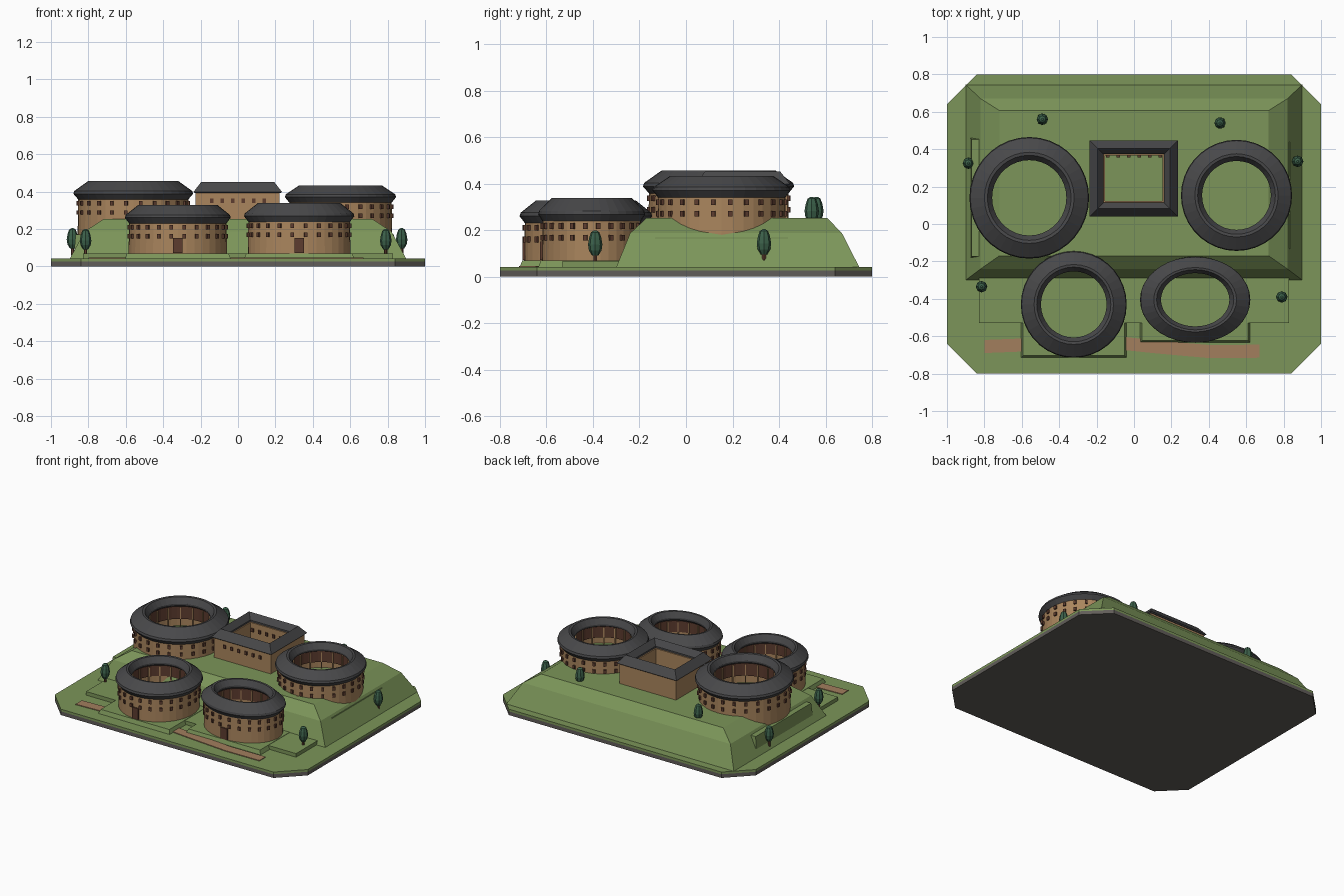
import bpy, bmesh
from math import sin, cos, pi, atan2
from mathutils import Matrix, Vector

cube = bpy.data.objects.get("Cube")
if cube:
    bpy.data.objects.remove(cube, do_unlink=True)


def material(name, r, g, b):
    m = bpy.data.materials.new(name)
    m.use_nodes = True
    m.diffuse_color = (r, g, b, 1)
    bsdf = next(n for n in m.node_tree.nodes if n.type == 'BSDF_PRINCIPLED')
    bsdf.inputs["Base Color"].default_value = (r, g, b, 1)
    bsdf.inputs["Roughness"].default_value = 0.9
    return m


GRASS = material("grass", 0.2, 0.3, 0.1)
STONE = material("dark stone", 0.12, 0.11, 0.1)
EARTH = material("rammed earth", 0.4, 0.235, 0.11)
TILE = material("roof tile", 0.065, 0.065, 0.068)
WOOD = material("dark wood", 0.11, 0.045, 0.028)
PATH = material("path dirt", 0.36, 0.21, 0.11)
LEAF = material("tree leaf", 0.045, 0.12, 0.07)


def finish(name, bm, mat):
    bmesh.ops.recalc_face_normals(bm, faces=bm.faces)
    mesh = bpy.data.meshes.new(name)
    bm.to_mesh(mesh)
    bm.free()
    mesh.materials.append(mat)
    obj = bpy.data.objects.new(name, mesh)
    bpy.context.collection.objects.link(obj)
    return obj


def loft(name, rings, mat, closed=False):
    """Bridge point rings; either cap both ends or join last to first."""
    bm = bmesh.new()
    loops = [[bm.verts.new(p) for p in ring] for ring in rings]
    n = len(loops[0])
    pairs = list(zip(loops, loops[1:]))
    if closed:
        pairs.append((loops[-1], loops[0]))
    else:
        bm.faces.new(loops[0])
        bm.faces.new(loops[-1])
    for a, b in pairs:
        for i in range(n):
            j = (i + 1) % n
            bm.faces.new((a[i], a[j], b[j], b[i]))
    return finish(name, bm, mat)


def rect(x0, x1, y0, y1, z):
    return [(x0, y0, z), (x1, y0, z), (x1, y1, z), (x0, y1, z)]


def octagon(z, c=0.16):
    x, y = 1.0, 0.8
    return [(x - c, -y, z), (x, c - y, z), (x, y - c, z), (x - c, y, z),
            (c - x, y, z), (-x, y - c, z), (-x, c - y, z), (c - x, -y, z)]


def oval(cx, cy, rx, ry, z, n=36):
    return [(cx + rx * cos(2 * pi * i / n), cy + ry * sin(2 * pi * i / n), z)
            for i in range(n)]


def boxes(name, places, size, mat):
    """One mesh of equal boxes; places hold (x, y, z, turn)."""
    bm = bmesh.new()
    for x, y, z, turn in places:
        m = (Matrix.Translation((x, y, z)) @ Matrix.Rotation(turn, 4, 'Z')
             @ Matrix.Diagonal(Vector((*size, 1))))
        bmesh.ops.create_cube(bm, size=1, matrix=m)
    return finish(name, bm, mat)


def around(cx, cy, rx, ry, z, count, shift=0.5):
    out = []
    for k in range(count):
        a = 2 * pi * (k + shift) / count
        out.append((cx + rx * cos(a), cy + ry * sin(a), z,
                    atan2(sin(a) / ry, cos(a) / rx)))
    return out


# Ground slab, lawn, stepped hill and lower terrace
loft("base_slab", [octagon(0), octagon(0.026)], STONE)
loft("lawn", [octagon(0.026), octagon(0.042)], GRASS)
loft("hill", [rect(-0.9, 0.9, -0.3, 0.745, 0.04),
              rect(-0.82, 0.82, -0.24, 0.67, 0.187),
              rect(-0.72, 0.72, -0.17, 0.607, 0.252)], GRASS)
loft("lower_terrace", [rect(-0.83, 0.83, -0.53, -0.2, 0.04),
                       rect(-0.83, 0.83, -0.53, -0.2, 0.068)], GRASS)

# Dirt path
stations = [(-0.8, -0.655), (-0.55, -0.645), (-0.04, -0.64), (0.1, -0.655),
            (0.4, -0.682), (0.67, -0.68)]
loft("path", [[(x, y - 0.035, 0.038), (x, y + 0.035, 0.038),
               (x, y + 0.035, 0.047), (x, y - 0.035, 0.047)]
              for x, y in stations], PATH)


def round_house(name, cx, cy, rx, ry, base, eave, top):
    def ring(s, z):
        return oval(cx, cy, rx * s, ry * s, z)

    # Ground pad with slightly sloped sides
    low, t = 0.04, 0.012
    loft(name + "_pad", [rect(cx - rx, cx + rx, cy - ry, cy + ry, low),
                         rect(cx - rx + t, cx + rx - t, cy - ry + t,
                              cy + ry - t, base)], GRASS)
    # Thick ring wall
    loft(name + "_wall", [ring(0.93, base - 0.01), ring(0.92, eave - 0.01),
                          ring(0.69, eave), ring(0.69, base - 0.01)],
         EARTH, closed=True)
    # Ring roof: underside, outer slope, ridge, inner slope
    loft(name + "_roof", [ring(0.92, eave - 0.03), ring(1, eave),
                          ring(0.985, eave + 0.015), ring(0.75, top),
                          ring(0.7, top - 0.002), ring(0.62, top - 0.04),
                          ring(0.62, top - 0.052), ring(0.7, eave - 0.005)],
         TILE, closed=True)
    # Inner timber gallery and its posts
    mid = (base + eave) / 2 + 0.025
    loft(name + "_gallery", [ring(0.7, mid), ring(0.66, mid),
                             ring(0.66, eave + 0.005), ring(0.7, eave + 0.005)],
         WOOD, closed=True)
    h = eave - base
    boxes(name + "_posts", around(cx, cy, rx * 0.645, ry * 0.645,
                                  base + h / 2, 16), (0.008, 0.008, h), EARTH)
    # Two rows of windows and the front door
    rows = [w for drop in (0.05, 0.1)
            for w in around(cx, cy, rx * 0.928, ry * 0.928, eave - drop, 24)]
    boxes(name + "_windows", rows, (0.016, 0.018, 0.024), WOOD)
    boxes(name + "_door", [(cx, cy - ry * 0.93, base + 0.042, 0)],
          (0.05, 0.016, 0.08), WOOD)


round_house("large_house", -0.56, 0.14, 0.32, 0.325, 0.17, 0.388, 0.457)
round_house("east_house", 0.548, 0.153, 0.297, 0.297, 0.17, 0.37, 0.432)
round_house("front_house", -0.322, -0.43, 0.283, 0.285, 0.07, 0.26, 0.328)
round_house("oval_house", 0.327, -0.405, 0.295, 0.23, 0.07, 0.268, 0.338)


# Square courtyard house
def frame(inset, z):
    return rect(-0.238 + inset, 0.235 - inset, 0.04 + inset, 0.447 - inset, z)


loft("square_wall", [frame(0.012, 0.2), frame(0.012, 0.4),
                     frame(0.082, 0.4), frame(0.082, 0.2)], EARTH, closed=True)
loft("square_roof", [frame(0.008, 0.392), frame(0, 0.398), frame(0.042, 0.452),
                     frame(0.074, 0.412), frame(0.074, 0.398)],
     TILE, closed=True)
boxes("square_windows", [(-0.14 + 0.056 * i, y, 0.35, 0)
                         for i in range(6) for y in (0.052, 0.364)],
      (0.018, 0.016, 0.024), WOOD)

# Trees: short trunk and faceted crown
trees = [(-0.49, 0.56, 0.217), (0.46, 0.54, 0.217), (-0.885, 0.325, 0.078),
         (0.875, 0.335, 0.078), (-0.815, -0.335, 0.073), (0.79, -0.39, 0.073)]
crown = [(0.014, 0.018), (0.027, 0.04), (0.031, 0.065), (0.026, 0.095),
         (0.018, 0.118), (0.006, 0.126)]
for i, (x, y, z) in enumerate(trees, 1):
    loft(f"tree_trunk_{i}", [oval(x, y, 0.009, 0.009, z - 0.02, 6),
                             oval(x, y, 0.009, 0.009, z + 0.03, 6)], WOOD)
    loft(f"tree_crown_{i}", [oval(x, y, r, r, z + h, 8) for r, h in crown], LEAF)
